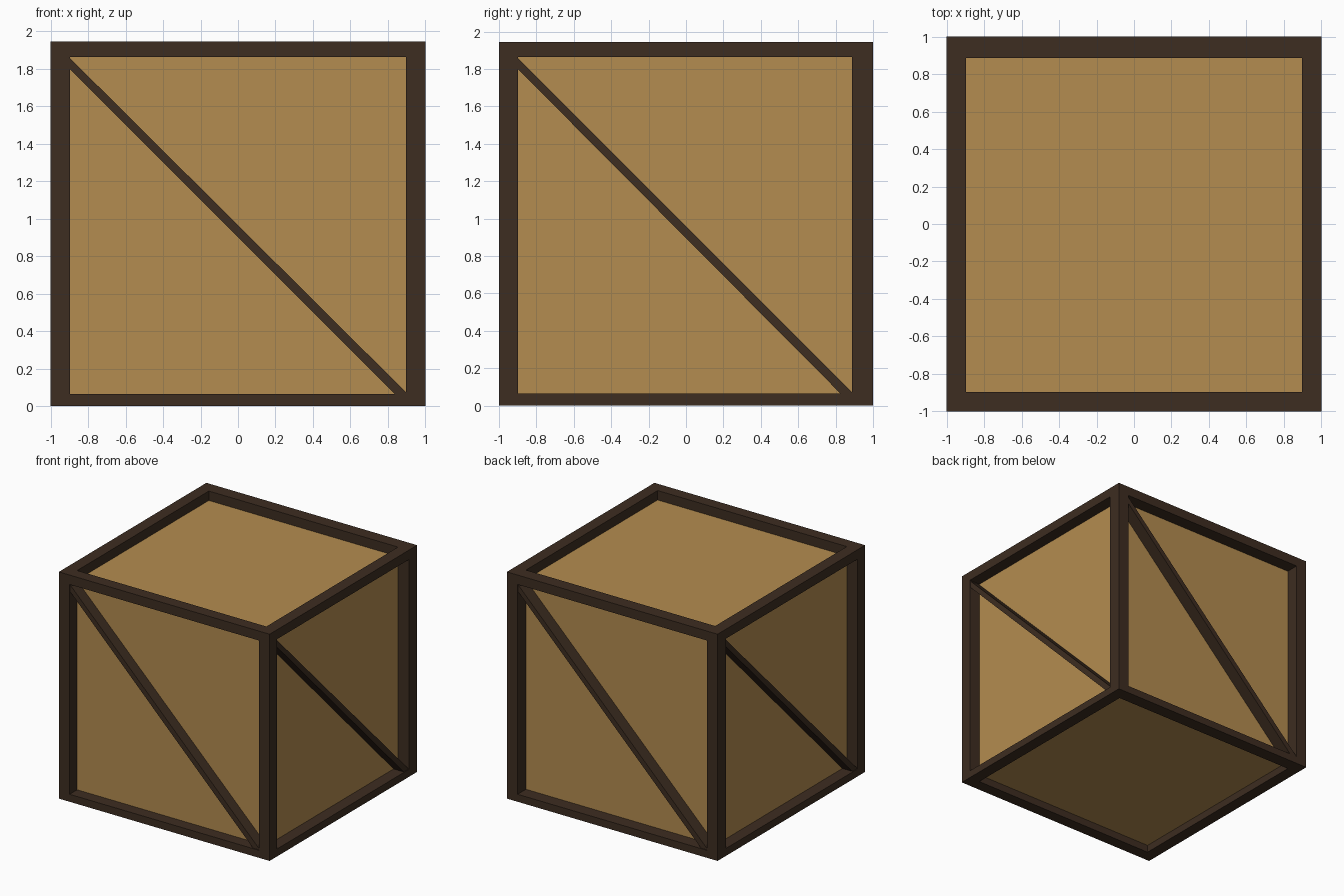
import bpy, bmesh

if "Cube" in bpy.data.objects:
    bpy.data.objects.remove(bpy.data.objects["Cube"])

TOP = 1.945
X = (-0.898, 0.898)      # inner box limits
Y = (-0.898, 0.887)
Z = (0.064, 1.864)


def material(name, rgb):
    m = bpy.data.materials.new(name)
    m.diffuse_color = (*rgb, 1)
    m.use_nodes = True
    m.node_tree.nodes["Principled BSDF"].inputs["Base Color"].default_value = m.diffuse_color
    return m


dark = material("dark_wood", (0.047, 0.026, 0.015))
light = material("light_wood", (0.456, 0.263, 0.080))


def prism(name, lower, upper, mat):
    """Closed solid between two matching point loops."""
    bm = bmesh.new()
    a = [bm.verts.new(p) for p in lower]
    b = [bm.verts.new(p) for p in upper]
    bm.faces.new(a)
    bm.faces.new(b)
    n = len(a)
    for i in range(n):
        j = (i + 1) % n
        bm.faces.new((a[i], a[j], b[j], b[i]))
    bmesh.ops.recalc_face_normals(bm, faces=bm.faces)
    me = bpy.data.meshes.new(name)
    bm.to_mesh(me)
    bm.free()
    me.materials.append(mat)
    ob = bpy.data.objects.new(name, me)
    bpy.context.collection.objects.link(ob)
    return ob


def box(name, x, y, z, mat):
    loop = [(x[0], y[0]), (x[1], y[0]), (x[1], y[1]), (x[0], y[1])]
    return prism(name, [(*p, z[0]) for p in loop], [(*p, z[1]) for p in loop], mat)


# Recessed panels form the inner box
box("panels", X, Y, Z, light)

# Frame: corner posts, then rails between them at top and bottom
x_ends = ((-1, X[0]), (X[1], 1))
y_ends = ((-1, Y[0]), (Y[1], 1))
z_ends = ((0, Z[0]), (Z[1], TOP))
for xe in x_ends:
    for ye in y_ends:
        box("corner_post", xe, ye, (0, TOP), dark)
for ze in z_ends:
    for ye in y_ends:
        box("long_rail", X, ye, ze, dark)
    for xe in x_ends:
        box("side_rail", xe, Y, ze, dark)


# Diagonal braces, from upper left to lower right of each side
def brace(name, start, end, inner, outer, place):
    s = 1 if end > start else -1
    profile = [(start, Z[1] - 0.065), (start, Z[1] - 0.006), (start + s * 0.004, Z[1] - 0.01),
               (end, Z[0] + 0.008), (end, Z[0]), (end - s * 0.06, Z[0])]
    prism(name, [place(u, inner, z) for u, z in profile],
          [place(u, outer, z) for u, z in profile], dark)


on_y = lambda u, d, z: (u, d, z)
on_x = lambda u, d, z: (d, u, z)
brace("front_brace", X[0], X[1], Y[0], -0.993, on_y)
brace("back_brace", X[1], X[0], Y[1], 0.993, on_y)
brace("right_brace", Y[0], Y[1], X[1], 0.993, on_x)
brace("left_brace", Y[1], Y[0], X[0], -0.993, on_x)
